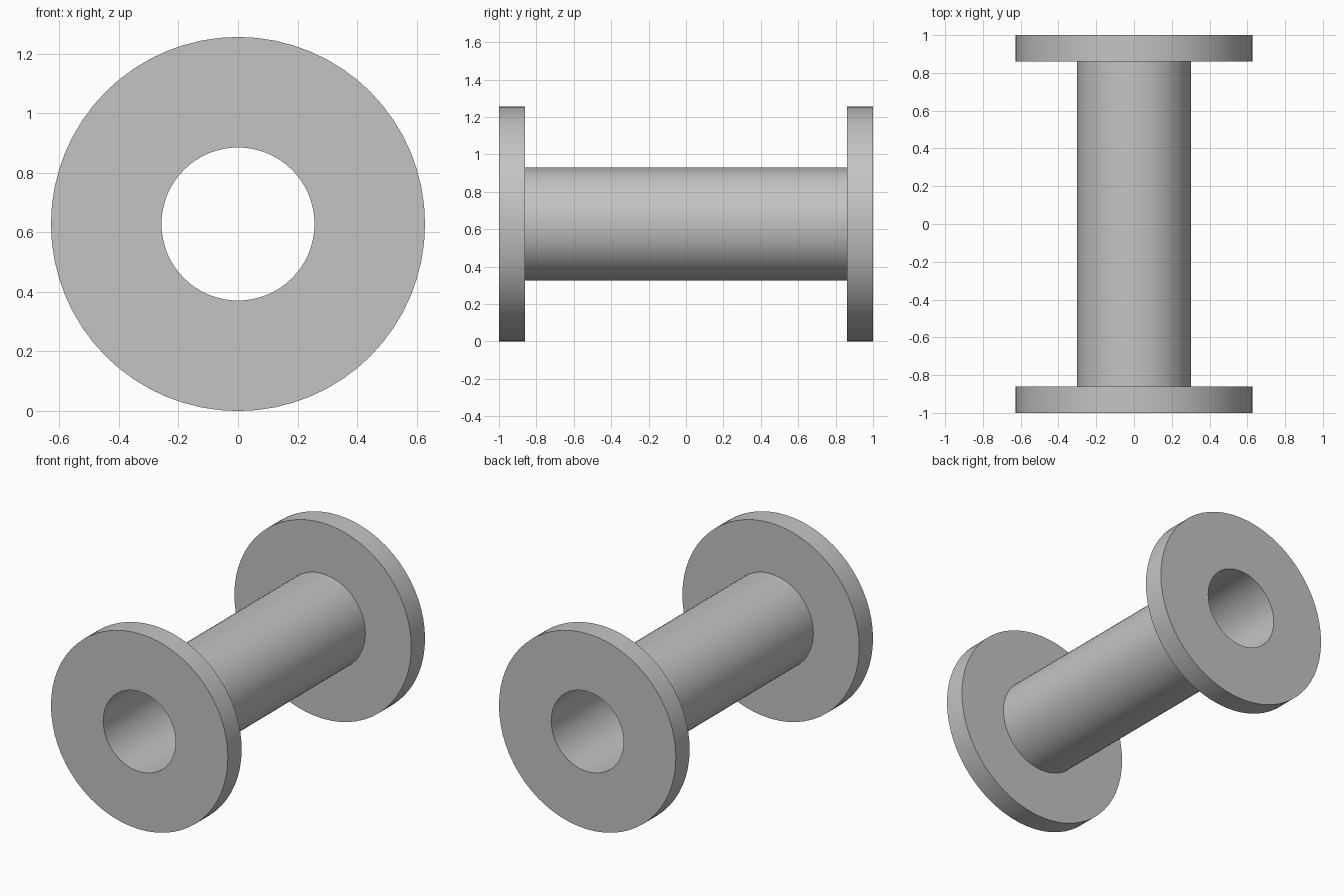
import bpy
import bmesh
from math import cos, sin, tau, radians

cube = bpy.data.objects.get("Cube")
if cube:
    bpy.data.objects.remove(cube, do_unlink=True)

SEGMENTS = 64
FLANGE_R, TUBE_R, BORE_R = 0.628, 0.302, 0.257
HALF_LENGTH, FLANGE_INNER = 1.0, 0.86

grey = bpy.data.materials.new("plain grey")
grey.use_nodes = True
colour = (0.55, 0.55, 0.55, 1)
grey.diffuse_color = colour
grey.node_tree.nodes["Principled BSDF"].inputs["Base Color"].default_value = colour

# Closed half section of the flanged pipe: (radius, position along y)
half = [(BORE_R, -HALF_LENGTH), (FLANGE_R, -HALF_LENGTH),
        (FLANGE_R, -FLANGE_INNER), (TUBE_R, -FLANGE_INNER)]
profile = half + [(r, -y) for r, y in reversed(half)]

# Revolve the section around the y axis
bm = bmesh.new()
rings = []
for i in range(SEGMENTS):
    a = tau * i / SEGMENTS
    rings.append([bm.verts.new((r * cos(a), y, r * sin(a))) for r, y in profile])
for i, ring in enumerate(rings):
    following = rings[(i + 1) % SEGMENTS]
    for j in range(len(profile)):
        k = (j + 1) % len(profile)
        bm.faces.new((ring[j], ring[k], following[k], following[j]))
bmesh.ops.recalc_face_normals(bm, faces=bm.faces)

mesh = bpy.data.meshes.new("flanged_pipe")
bm.to_mesh(mesh)
bm.free()
mesh.materials.append(grey)
pipe = bpy.data.objects.new("flanged_pipe", mesh)
pipe.location.z = FLANGE_R
bpy.context.collection.objects.link(pipe)

# Smooth round walls, crisp rims
bpy.ops.object.select_all(action="DESELECT")
pipe.select_set(True)
bpy.context.view_layer.objects.active = pipe
bpy.ops.object.shade_smooth_by_angle(angle=radians(30))
